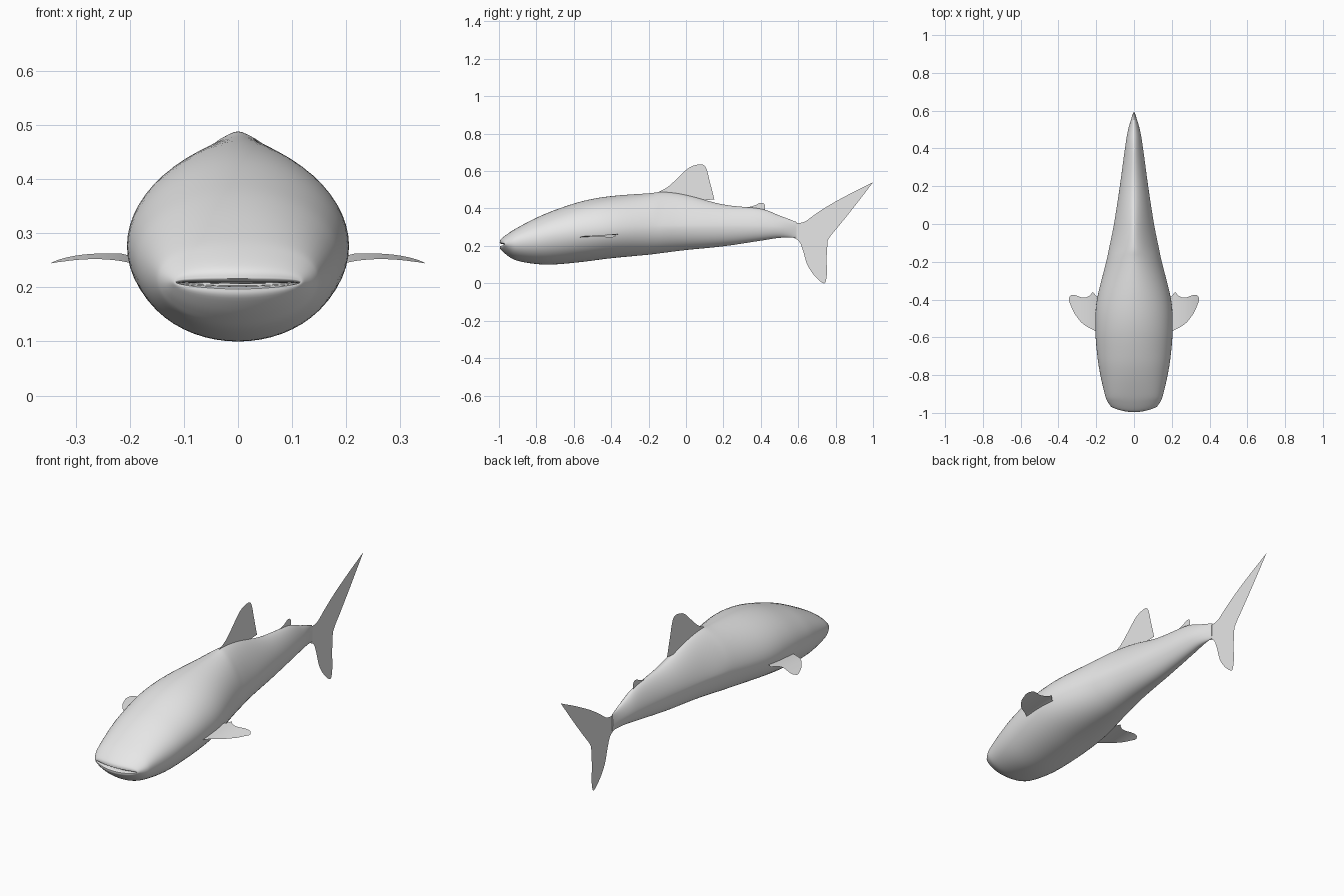
import bpy, bmesh, math

skin = bpy.data.materials.new("grey_skin")
skin.diffuse_color = (0.8, 0.8, 0.8, 1)


def finish(name, bm, angle=50):
    bmesh.ops.recalc_face_normals(bm, faces=bm.faces)
    me = bpy.data.meshes.new(name)
    bm.to_mesh(me)
    bm.free()
    me.materials.append(skin)
    ob = bpy.data.objects.new(name, me)
    bpy.context.collection.objects.link(ob)
    bpy.ops.object.select_all(action='DESELECT')
    ob.select_set(True)
    bpy.context.view_layer.objects.active = ob
    bpy.ops.object.shade_smooth_by_angle(angle=math.radians(angle))
    return ob


def spline(rows, steps):
    """Smooth curve through all rows."""
    out = []
    n = len(rows)
    for i in range(n - 1):
        a, b, c, d = rows[max(i - 1, 0)], rows[i], rows[i + 1], rows[min(i + 2, n - 1)]
        for s in range(steps):
            t = s / steps
            out.append([q + 0.5 * t * (r - p + t * (2 * p - 5 * q + 4 * r - u
                        + t * (3 * (q - r) + u - p)))
                        for p, q, r, u in zip(a, b, c, d)])
    out.append(list(rows[-1]))
    return out


# Body sections: y, half width, bottom, middle, top, top roundness, front bow
lips = [
    (-0.960, 0.100, 0.203, 0.205, 0.207, 2.0, 0.02),
    (-0.985, 0.112, 0.201, 0.205, 0.210, 2.0, 0.02),
    (-0.996, 0.115, 0.197, 0.206, 0.216, 2.0, 0.025),
]
body = [
    (-0.996, 0.115, 0.197, 0.206, 0.216, 2.0, 0.025),
    (-0.990, 0.123, 0.180, 0.207, 0.235, 2.2, 0.025),
    (-0.950, 0.143, 0.145, 0.212, 0.267, 2.2, 0.015),
    (-0.900, 0.155, 0.120, 0.219, 0.298, 2.2, 0.0),
    (-0.800, 0.178, 0.103, 0.235, 0.350, 2.1, 0.0),
    (-0.700, 0.194, 0.101, 0.255, 0.392, 2.0, 0.0),
    (-0.550, 0.205, 0.115, 0.275, 0.440, 1.95, 0.0),
    (-0.400, 0.196, 0.134, 0.285, 0.466, 1.85, 0.0),
    (-0.200, 0.147, 0.153, 0.295, 0.481, 1.7, 0.0),
    (-0.120, 0.130, 0.163, 0.298, 0.488, 1.5, 0.0),
    (0.000, 0.106, 0.178, 0.300, 0.472, 1.45, 0.0),
    (0.200, 0.075, 0.198, 0.300, 0.421, 1.6, 0.0),
    (0.400, 0.048, 0.228, 0.300, 0.398, 1.6, 0.0),
    (0.500, 0.031, 0.243, 0.296, 0.362, 1.7, 0.0),
    (0.590, 0.004, 0.245, 0.288, 0.328, 2.0, 0.0),
]
SEG = 56
bm = bmesh.new()
rings = []
for y, w, lo, mid, hi, p, bow in spline(lips, 2)[:-1] + spline(body, 5):
    ring = []
    for k in range(SEG):
        a = 2 * math.pi * k / SEG
        c, s = math.cos(a), math.sin(a)
        e = 2 / p if s > 0 else 1.0
        x = w * math.copysign(abs(c) ** e, c)
        h = abs(s) ** e
        z = mid + (hi - mid) * h if s > 0 else mid - (mid - lo) * h
        z += 0.2 * max(bow, 0) * (x / w) ** 2 * 0.8     # mouth corners rise
        ring.append(bm.verts.new((x, y + bow * (x / w) ** 2, z)))
    rings.append(ring)
for r, q in zip(rings, rings[1:]):
    for k in range(SEG):
        j = (k + 1) % SEG
        bm.faces.new((r[k], r[j], q[j], q[k]))
bm.faces.new(rings[0])
bm.faces.new(rings[-1])
finish("body", bm, 60)


# Upright fins: flat sheets on the centre plane
def upright_fin(name, outline):
    bm = bmesh.new()
    f = bm.faces.new([bm.verts.new((0, y, z)) for y, z in outline])
    bmesh.ops.triangulate(bm, faces=[f])
    finish(name, bm)


dorsal_edge = [(-0.155, 0.485), (-0.10, 0.513), (-0.047, 0.56), (0.005, 0.61),
               (0.043, 0.63), (0.09, 0.635), (0.112, 0.605), (0.128, 0.535),
               (0.135, 0.49), (0.152, 0.448)]
upright_fin("dorsal_fin", spline(dorsal_edge, 3) + [(0.10, 0.445), (0.05, 0.43), (-0.10, 0.45)])

rear_edge = [(0.31, 0.403), (0.363, 0.414), (0.388, 0.427), (0.408, 0.430),
             (0.422, 0.417), (0.422, 0.37)]
upright_fin("rear_dorsal_fin", spline(rear_edge, 3) + [(0.31, 0.36)])

tail_upper = [(0.57, 0.33), (0.60, 0.322), (0.64, 0.332), (0.685, 0.365),
              (0.765, 0.417), (0.872, 0.476), (1.0, 0.54)]
tail_rear = [(1.0, 0.54), (0.90, 0.41), (0.82, 0.31), (0.767, 0.245), (0.748, 0.20),
             (0.747, 0.13), (0.755, 0.075), (0.747, 0.01), (0.73, 0.002), (0.685, 0.043),
             (0.648, 0.10), (0.627, 0.17), (0.605, 0.225), (0.57, 0.245)]
upright_fin("tail_fin", spline(tail_upper, 3)[:-1] + spline(tail_rear, 3))

# Side fins: arched sheets, rows of x, leading y, trailing y
side_rows = [(0.17, -0.585, -0.39), (0.20, -0.57, -0.382), (0.217, -0.56, -0.36),
             (0.23, -0.553, -0.375), (0.255, -0.54, -0.39), (0.28, -0.52, -0.388),
             (0.30, -0.495, -0.38), (0.32, -0.465, -0.375), (0.335, -0.43, -0.378),
             (0.345, -0.405, -0.392)]
for side, name in ((1, "right_side_fin"), (-1, "left_side_fin")):
    bm = bmesh.new()
    grid = []
    for x, y0, y1 in spline(side_rows, 2):
        row = []
        for i in range(5):
            y = y0 + (y1 - y0) * i / 4
            z = 0.257 - 1.9 * (x - 0.25) ** 2 + 0.07 * (y + 0.47)
            row.append(bm.verts.new((side * x, y, z)))
        grid.append(row)
    for r, q in zip(grid, grid[1:]):
        for i in range(4):
            bm.faces.new((r[i], r[i + 1], q[i + 1], q[i]))
    finish(name, bm)
